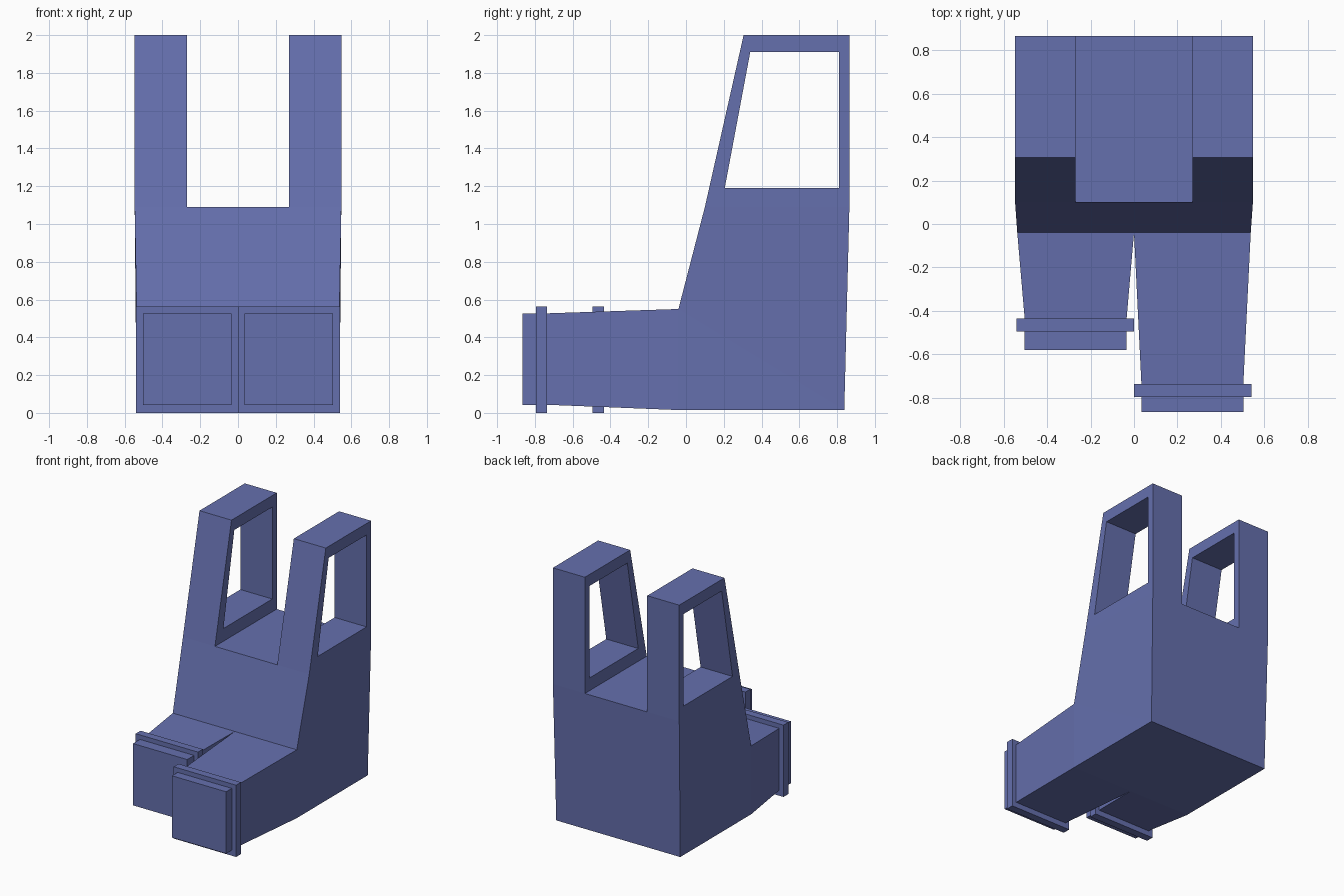
import bpy, bmesh

if "Cube" in bpy.data.objects:
    bpy.data.objects.remove(bpy.data.objects["Cube"])

W, LOW, GAP = 0.547, 0.537, 0.27     # half-widths: upper body, base, notch


def make(name, faces):
    """Build a welded flat-shaded mesh from polygons."""
    bm = bmesh.new()
    for f in faces:
        bm.faces.new([bm.verts.new(p) for p in f])
    bmesh.ops.remove_doubles(bm, verts=bm.verts, dist=1e-5)
    bmesh.ops.recalc_face_normals(bm, faces=bm.faces)
    me = bpy.data.meshes.new(name)
    bm.to_mesh(me)
    bm.free()
    ob = bpy.data.objects.new(name, me)
    bpy.context.collection.objects.link(ob)
    mat_ = mat
    me.materials.append(mat_)
    return ob


def bridge(a, b):
    """Quads joining two closed loops."""
    n = len(a)
    return [[a[i], a[(i + 1) % n], b[(i + 1) % n], b[i]] for i in range(n)]


def rect(y, x0, x1, z0, z1):
    return [(x0, y, z0), (x1, y, z0), (x1, y, z1), (x0, y, z1)]


mat = bpy.data.materials.new("blue")
mat.diffuse_color = (0.13, 0.16, 0.42, 1)
mat.use_nodes = True
mat.node_tree.nodes["Principled BSDF"].inputs["Base Color"].default_value = mat.diffuse_color

# torso: side profile points (y, z)
A, B, C = (-0.04, 0.015), (-0.04, 0.55), (0.10, 1.09)
F, G = (0.865, 1.09), (0.838, 0.015)
outer = [C, (0.305, 2.0), (0.865, 2.0), F]
hole = [(0.205, 1.19), (0.34, 1.91), (0.81, 1.91), (0.81, 1.19)]


def at(x, p):
    return (x, p[0], p[1])


cols = [-W, -GAP, GAP, W]
faces = [
    [at(-LOW, A), at(LOW, A), at(LOW, G), at(-LOW, G)],                  # underside
    [at(-LOW, B), at(LOW, B)] + [at(x, C) for x in reversed(cols)],     # front slope
    [at(-LOW, G), at(LOW, G)] + [at(x, F) for x in reversed(cols)],     # back
    [at(-GAP, C), at(GAP, C), at(GAP, F), at(-GAP, F)],                  # notch floor
]
for s in (-1, 1):
    # lower side walls
    faces.append([at(s * LOW, A), at(s * LOW, B), at(s * LOW, G)])
    faces.append([at(s * LOW, B), at(s * W, C), at(s * W, F), at(s * LOW, G)])
    # upright loop with a window through it
    o_in, o_out = ([at(s * x, p) for p in outer] for x in (GAP, W))
    h_in, h_out = ([at(s * x, p) for p in hole] for x in (GAP, W))
    faces += bridge(o_in, o_out)[:3]
    faces += bridge(o_in, h_in) + bridge(o_out, h_out) + bridge(h_in, h_out)
make("torso", faces)

# legs and their cuffs, one shorter than the other
for side, s, cuff, tip in (("left", -1, -0.435, -0.58), ("right", 1, -0.735, -0.865)):
    loops = [rect(-0.04, 0, s * LOW, 0.015, 0.55),
             rect(cuff, s * 0.034, s * 0.503, 0.043, 0.527),
             rect(tip, s * 0.034, s * 0.503, 0.043, 0.527)]
    make(side + "_leg", bridge(loops[0], loops[1]) + bridge(loops[1], loops[2]) + [loops[2]])
    ends = [rect(y, 0, s * 0.54, 0, 0.562) for y in (cuff, cuff - 0.06)]
    make(side + "_cuff", bridge(*ends) + ends)

# open-edged parts: make sure every face points outwards
for ob in bpy.data.objects:
    ref = sum((v.co for v in ob.data.vertices), ob.data.vertices[0].co * 0) / len(ob.data.vertices)
    top = max(ob.data.polygons, key=lambda p: p.center.z)
    if top.normal.z < 0 and top.center.z > ref.z:
        ob.data.flip_normals()
